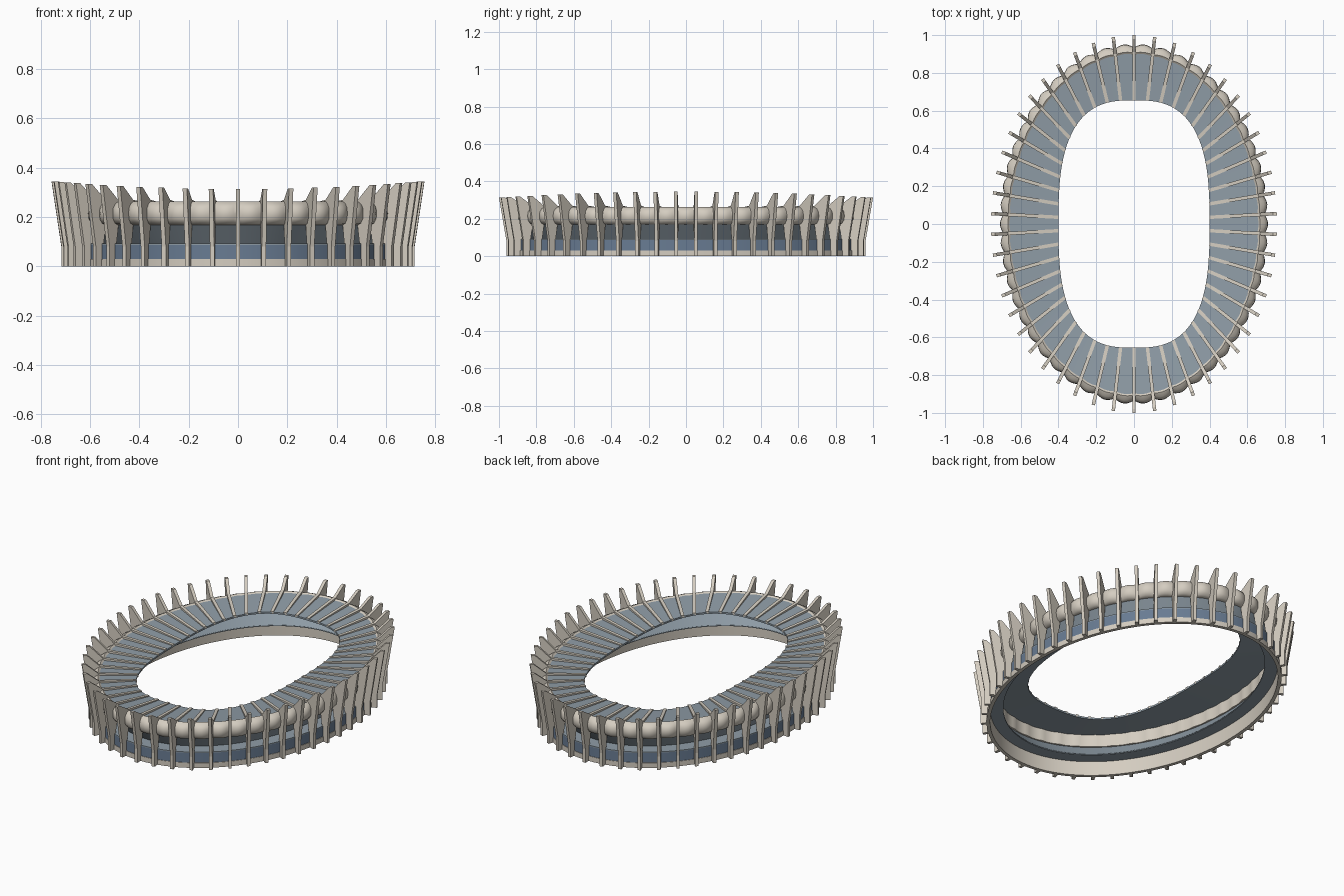
import bpy, bmesh, math
from mathutils import Vector

cube = bpy.data.objects.get("Cube")
if cube:
    bpy.data.objects.remove(cube, do_unlink=True)

BAYS = 50            # fins around the ring
SEG = 6              # segments in each bay
A, B = 0.717, 0.96   # half axes of the outer outline
IN_A, IN_B, IN_POW = 0.40, 0.655, 2.8   # roof opening


def material(name, rgb):
    m = bpy.data.materials.new(name)
    m.use_nodes = True
    m.diffuse_color = (*rgb, 1)
    m.node_tree.nodes["Principled BSDF"].inputs["Base Color"].default_value = (*rgb, 1)
    return m


stone = material("warm_stone", (0.66, 0.61, 0.53))
metal = material("grey_metal", (0.28, 0.34, 0.39))
glass = material("blue_glass", (0.14, 0.20, 0.29))


def outline(a, b, power=2.0, count=BAYS * SEG):
    """Rounded oval, resampled to equal steps along its length, from the back."""
    fine = []
    for i in range(4001):
        t = math.pi / 2 + 2 * math.pi * i / 4000
        c, s = math.cos(t), math.sin(t)
        fine.append(Vector((math.copysign(a * abs(c) ** (2 / power), c),
                            math.copysign(b * abs(s) ** (2 / power), s), 0)))
    run = [0.0]
    for p, q in zip(fine, fine[1:]):
        run.append(run[-1] + (q - p).length)
    points, k = [], 0
    for j in range(count):
        goal = run[-1] * j / count
        while run[k + 1] < goal:
            k += 1
        f = (goal - run[k]) / max(run[k + 1] - run[k], 1e-9)
        points.append(fine[k].lerp(fine[k + 1], f))
    return points


def make_object(name, bm, mat):
    bmesh.ops.recalc_face_normals(bm, faces=bm.faces)
    me = bpy.data.meshes.new(name)
    bm.to_mesh(me)
    bm.free()
    me.materials.append(mat)
    ob = bpy.data.objects.new(name, me)
    bpy.context.collection.objects.link(ob)
    return ob


def smooth(ob, angle):
    bpy.ops.object.select_all(action='DESELECT')
    ob.select_set(True)
    bpy.context.view_layer.objects.active = ob
    bpy.ops.object.shade_smooth_by_angle(angle=math.radians(angle))


def loft(name, rings, mat, angle=30):
    """Closed band through a loop of rings, each a list of points."""
    bm = bmesh.new()
    loops = [[bm.verts.new(p) for p in ring] for ring in rings]
    n = len(loops[0])
    for r, low in enumerate(loops):
        high = loops[(r + 1) % len(loops)]
        for j in range(n):
            k = (j + 1) % n
            bm.faces.new((low[j], low[k], high[k], high[j]))
    ob = make_object(name, bm, mat)
    smooth(ob, angle)
    return ob


def level(points, z):
    return [Vector((p.x, p.y, z)) for p in points]


def oval_band(name, section, mat):
    """Sweep a section of (inset, height) points around the outline."""
    return loft(name, [level(outline(A - d, B - d), z) for d, z in section], mat)


# Plinth, ground floor glazing and the flared soffit above
oval_band("base_ring", [(.030, 0), (.030, .03), (.036, .03), (.036, .085),
                        (.050, .085), (.050, 0)], stone)
oval_band("lower_glazing", [(.033, .03), (.033, .087), (.038, .087), (.038, .03)], glass)
oval_band("ledge", [(.033, .087), (.033, .093), (.120, .093), (.120, .087)], metal)
oval_band("flared_soffit", [(.115, .09), (.045, .175), (.052, .175), (.122, .09)], metal)

# Roof ring with a squarer opening
edge = outline(A - .045, B - .045)
opening = outline(IN_A, IN_B, IN_POW)
loft("roof", [level(edge, .258), level(opening, .238),
              level(opening, .228), level(edge, .246)], metal)

# Rounded fascia that swells out between the fins
section = [(.052, .168, 0.4), (.038, .175, 0.7), (.028, .192, 1), (.025, .215, 1),
           (.028, .237, 1), (.038, .254, 0.7), (.054, .264, 0.3),
           (.066, .255, 0.3), (.066, .172, 0.3)]
rings = []
for inset, z, swell in section:
    ring = []
    for j, p in enumerate(outline(A - inset, B - inset)):
        out = Vector((p.x / A ** 2, p.y / B ** 2, 0)).normalized()
        bulge = .018 * swell * math.sin(math.pi * (j % SEG) / SEG)
        ring.append(Vector((p.x, p.y, z)) + out * bulge)
    rings.append(ring)
loft("fascia", rings, stone, 50)

# Fins: upright blade outside, thin rib running over the roof to the opening
bm = bmesh.new()
feet, ends = outline(A, B, count=BAYS), outline(IN_A, IN_B, IN_POW, BAYS)
for foot, end in zip(feet, ends):
    out = (foot - end).normalized()
    side = Vector((-out.y, out.x, 0)) * .009
    reach = (foot - end).length
    top = .314 + .031 * (foot.x / A) ** 2
    profile = [(0, 0), (0, .08), (.040, top), (.020, top), (-.050, .270),
               (-reach, .243), (-reach, .230), (-.060, .245),
               (-.052, .168), (-.040, .09), (-.040, 0)]
    sides = []
    for sign in (-1, 1):
        sides.append([bm.verts.new(foot + out * d + side * sign + Vector((0, 0, z)))
                      for d, z in profile])
    left, right = sides
    bm.faces.new(left)
    bm.faces.new(right[::-1])
    for i in range(len(profile)):
        k = (i + 1) % len(profile)
        bm.faces.new((left[i], right[i], right[k], left[k]))
make_object("fins", bm, stone)
